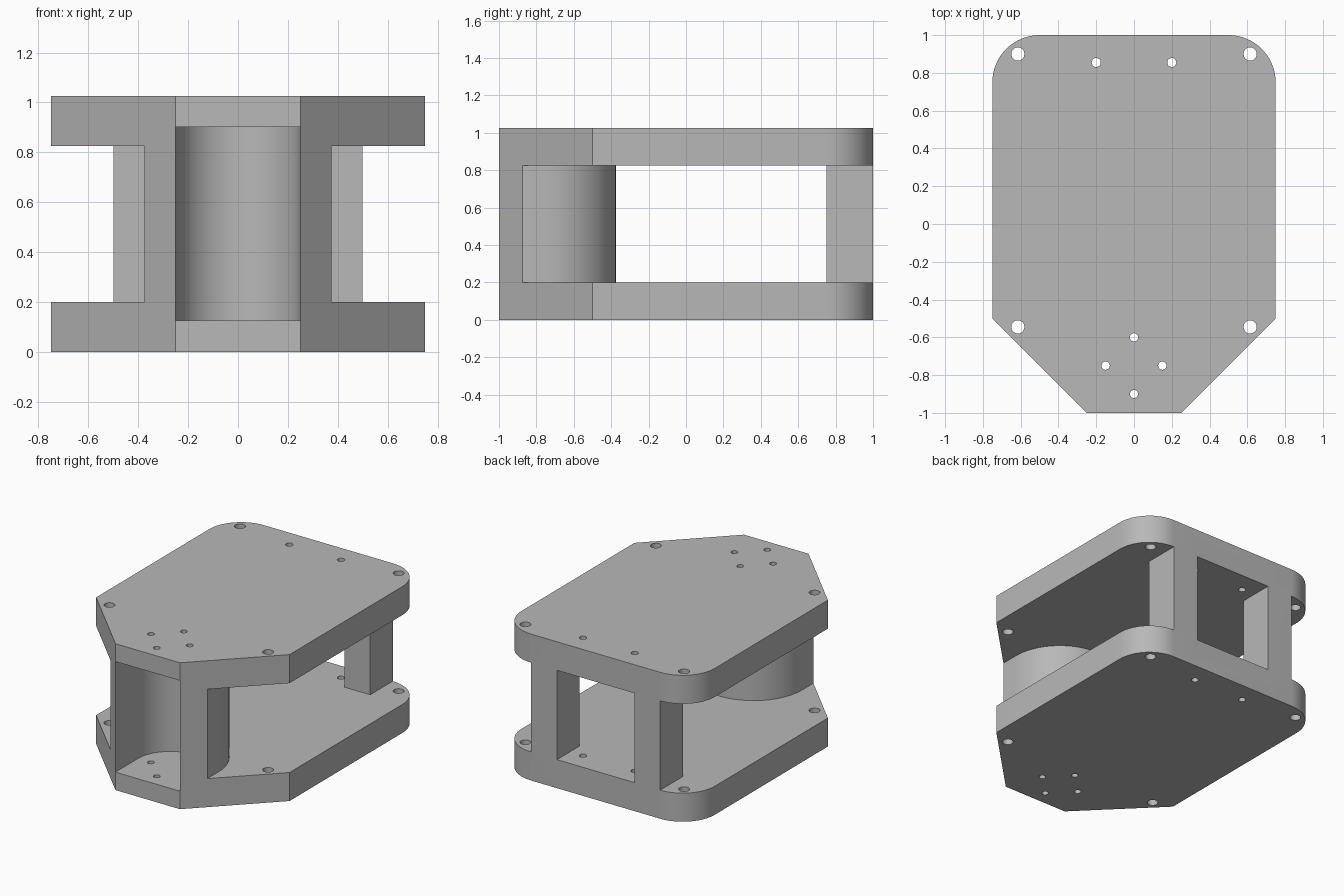
import bpy
import bmesh
from math import cos, sin, pi

cube = bpy.data.objects.get("Cube")
if cube:
    bpy.data.objects.remove(cube, do_unlink=True)

# Heights of the floor and ceiling of the middle gap, and of the front recess
HEIGHT = 1.026
GAP = (0.2, 0.826)
RECESS = (0.126, 0.901)

grey = bpy.data.materials.new("plain grey")
grey.use_nodes = True
colour = (0.48, 0.48, 0.48, 1)
grey.diffuse_color = colour
grey.node_tree.nodes["Principled BSDF"].inputs["Base Color"].default_value = colour


def arc(cx, cy, r, start, end, steps):
    angles = [start + (end - start) * i / steps for i in range(steps + 1)]
    return [(cx + r * cos(a), cy + r * sin(a)) for a in angles]


def prism(name, outline, z0, z1):
    """Extrude a counter-clockwise outline from z0 to z1."""
    bm = bmesh.new()
    face = bm.faces.new([bm.verts.new((x, y, z0)) for x, y in outline])
    top = bmesh.ops.extrude_face_region(bm, geom=[face], use_keep_orig=True)
    verts = [v for v in top["geom"] if isinstance(v, bmesh.types.BMVert)]
    bmesh.ops.translate(bm, verts=verts, vec=(0, 0, z1 - z0))
    bmesh.ops.recalc_face_normals(bm, faces=bm.faces)
    mesh = bpy.data.meshes.new(name)
    bm.to_mesh(mesh)
    bm.free()
    mesh.materials.append(grey)
    obj = bpy.data.objects.new(name, mesh)
    bpy.context.collection.objects.link(obj)
    return obj


def combine(target, other, operation):
    """Apply a boolean and drop the helper object."""
    mod = target.modifiers.new("combine", "BOOLEAN")
    mod.operation = operation
    mod.solver = "EXACT"
    mod.object = other
    bpy.context.view_layer.objects.active = target
    bpy.ops.object.modifier_apply(modifier=mod.name)
    bpy.data.objects.remove(other, do_unlink=True)


# Plate outline: chamfered nose, rounded back corners
plate = [(-0.25, -1), (0.25, -1), (0.75, -0.5)]
plate += arc(0.5, 0.75, 0.25, 0, pi / 2, 16)
plate += arc(-0.5, 0.75, 0.25, pi / 2, pi, 16)
plate += [(-0.75, -0.5)]

body = prism("bracket_body", plate, 0, GAP[0])
combine(body, prism("upper_plate", plate, GAP[1], HEIGHT), "UNION")

# Rounded housing behind the nose
housing = [(-0.25, -1), (0.25, -1), (0.375, -0.875)]
housing += arc(0, -0.75, 0.375, 0, pi, 40)
housing += [(-0.375, -0.875)]
combine(body, prism("nose_housing", housing, 0.1, 0.95), "UNION")

# Two back pillars with a window between them
for x0, x1 in ((0.3, 0.5), (-0.5, -0.3)):
    pillar = [(x0, 0.75), (x1, 0.75), (x1, 1), (x0, 1)]
    combine(body, prism("back_pillar", pillar, 0.1, 0.95), "UNION")

# Round-backed recess open to the front
recess = [(-0.25, -1.2), (0.25, -1.2)] + arc(0, -0.75, 0.25, 0, pi, 40)
combine(body, prism("recess_cutter", recess, *RECESS), "DIFFERENCE")

# Screw holes through both plates: x, y, radius
holes = [(0, -0.6, 0.022), (0, -0.9, 0.022)]
for s in (-1, 1):
    holes += [(s * 0.615, 0.9, 0.035), (s * 0.615, -0.545, 0.035),
              (s * 0.2, 0.855, 0.024), (s * 0.15, -0.75, 0.022)]
for x, y, r in holes:
    circle = arc(x, y, r, 0, 2 * pi, 20)[:-1]
    combine(body, prism("hole_cutter", circle, -0.1, HEIGHT + 0.1), "DIFFERENCE")

# Smooth the curved walls, keep the edges crisp
bpy.ops.object.select_all(action="DESELECT")
body.select_set(True)
bpy.context.view_layer.objects.active = body
bpy.ops.object.shade_smooth_by_angle(angle=0.5)
